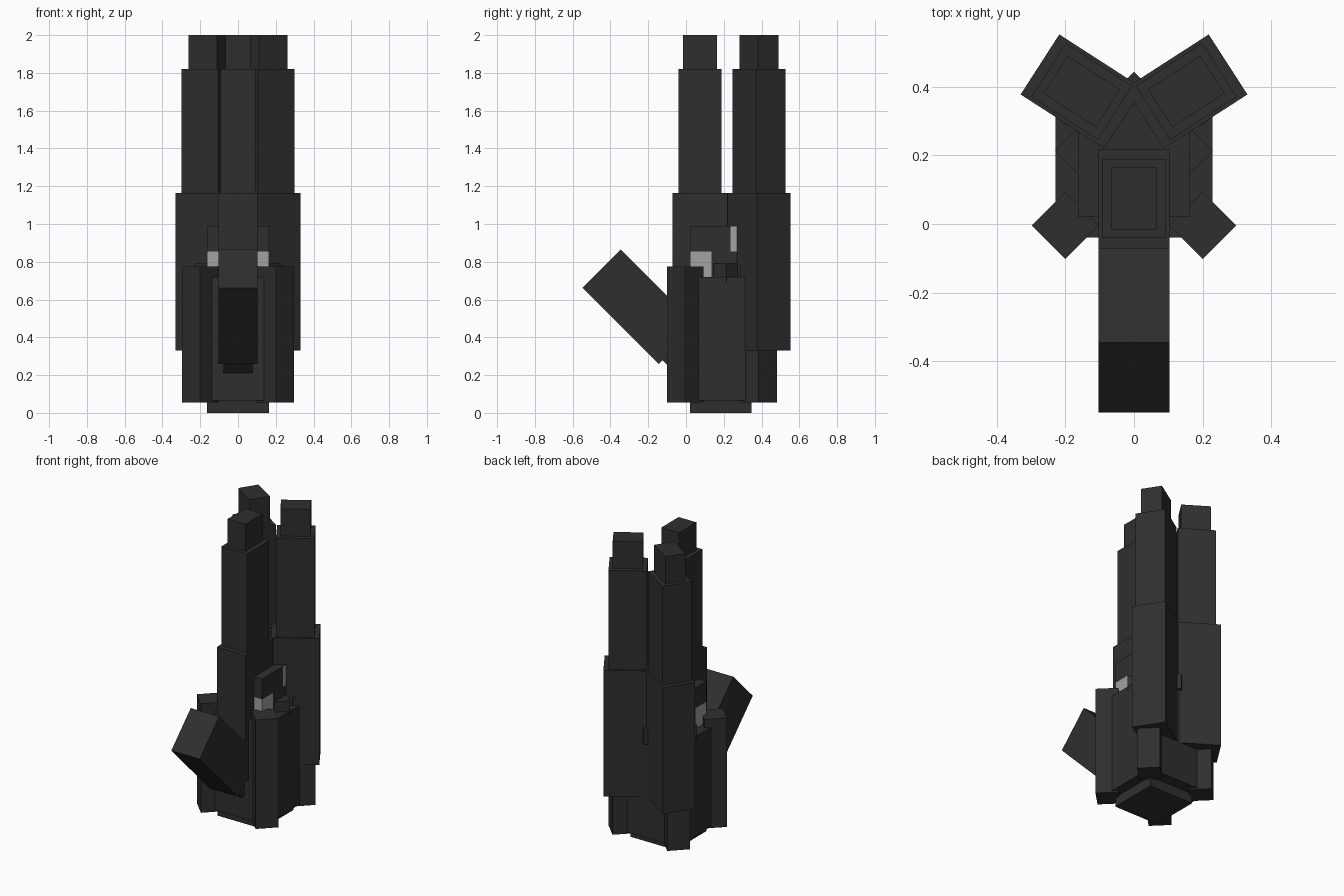
import bpy, bmesh
from math import radians, cos, sin
from mathutils import Matrix, Vector

old = bpy.data.objects.get("Cube")
if old:
    bpy.data.objects.remove(old, do_unlink=True)


def make_material(name, value):
    mat = bpy.data.materials.new(name)
    mat.use_nodes = True
    colour = (value, value, value, 1)
    mat.diffuse_color = colour
    mat.node_tree.nodes["Principled BSDF"].inputs["Base Color"].default_value = colour
    return mat


dark = make_material("charcoal", 0.028)
light = make_material("light_grey", 0.36)


def box(name, centre, size, rotation=None):
    """Box of the given size, turned about its own centre."""
    bm = bmesh.new()
    bmesh.ops.create_cube(bm, size=1)
    bmesh.ops.scale(bm, vec=size, verts=bm.verts)
    mesh = bpy.data.meshes.new(name)
    bm.to_mesh(mesh)
    bm.free()
    mesh.transform(Matrix.Translation(centre) @ (rotation or Matrix()))
    mesh.materials.append(dark)
    obj = bpy.data.objects.new(name, mesh)
    bpy.context.collection.objects.link(obj)
    return obj


def upright(name, x, y, width, depth, bottom, top, turn=0):
    return box(name, (x, y, (bottom + top) / 2), (width, depth, top - bottom),
               Matrix.Rotation(radians(turn), 4, 'Z'))


MID_Y = 0.19

# Housing with a turned post on each corner
upright("housing", 0, MID_Y, 0.456, 0.46, 0.065, 0.72)
for side, sx in (("left", 1), ("right", -1)):
    for end, sy in (("front", -1), ("back", 1)):
        upright(f"{end}_{side}_post", sx * 0.2, MID_Y + sy * 0.194,
                0.138, 0.138, 0.055, 0.775, 45)

# Thin turned collar above the housing
upright("collar", 0, 0.213, 0.325, 0.325, 0.69, 0.79, 45)

# Central core, cut into colour bands
core = upright("core", 0, 0.183, 0.326, 0.326, 0, 0.99)
bm = bmesh.new()
bm.from_mesh(core.data)
for axis, value in ((2, 0.72), (2, 0.855), (1, 0.135), (1, 0.235)):
    normal = Vector((0, 0, 0))
    normal[axis] = 1
    bmesh.ops.bisect_plane(bm, geom=bm.verts[:] + bm.edges[:] + bm.faces[:],
                           plane_co=normal * value, plane_no=normal)
bm.normal_update()
for face in bm.faces:
    c = face.calc_center_median()
    front_band = 0.72 < c.z < 0.855 and c.y < 0.135
    rear_band = c.z > 0.855 and c.y > 0.235 and abs(face.normal.x) > 0.5
    if abs(face.normal.z) < 0.5 and (front_band or rear_band):
        face.material_index = 1
bm.to_mesh(core.data)
bm.free()
core.data.materials.append(light)

# Three stepped barrels: one in front, two splayed behind
for place, x, y, turn in (("front", 0, 0.074, 0),
                          ("back_left", 0.152, 0.386, 122.8),
                          ("back_right", -0.152, 0.386, -122.8)):
    upright(f"{place}_barrel_base", x, y, 0.208, 0.29, 0.33, 1.165, turn)
    upright(f"{place}_barrel_middle", x, y, 0.186, 0.23, 1.1, 1.82, turn)
    upright(f"{place}_barrel_tip", x, y, 0.13, 0.181, 1.75, 2.0, turn)

# Slanted grip with a narrower inner end
tilt = Matrix.Rotation(radians(45), 4, 'X')
grip_centre = Vector((0, -0.245, 0.562))
along = Vector((0, sin(radians(45)), -cos(radians(45))))
box("grip", grip_centre, (0.208, 0.288, 0.57), tilt)
box("grip_inner_end", grip_centre + along * 0.28, (0.154, 0.23, 0.2), tilt)
